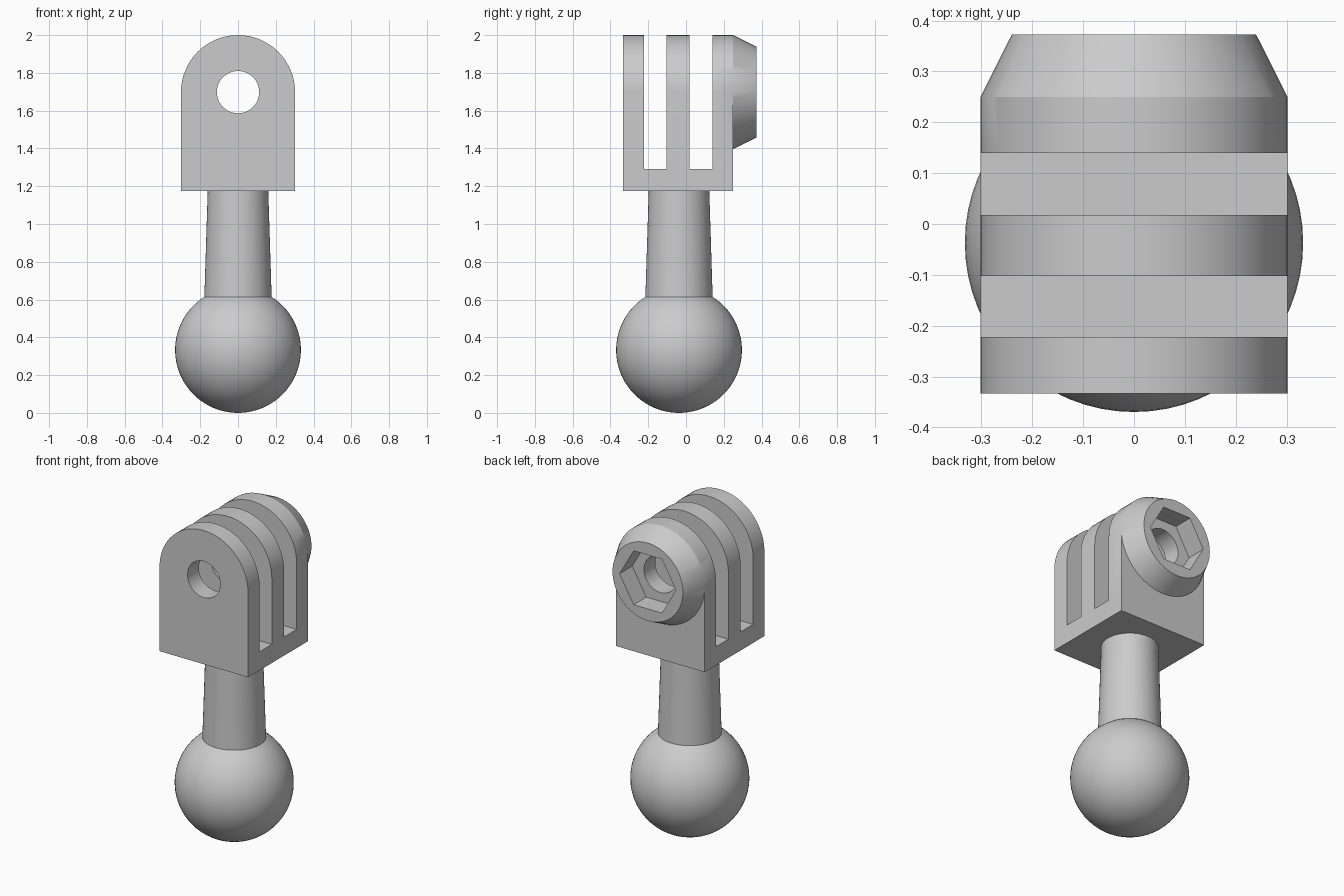
import bpy, bmesh, math
from mathutils import Matrix, Vector

if "Cube" in bpy.data.objects:
    bpy.data.objects.remove(bpy.data.objects["Cube"], do_unlink=True)

grey = bpy.data.materials.new("plain grey")
grey.use_nodes = True
colour = (0.6, 0.6, 0.6, 1)
grey.diffuse_color = colour
grey.node_tree.nodes["Principled BSDF"].inputs["Base Color"].default_value = colour

HALF = 0.302                 # half width of the bracket and radius of its arch
PIVOT = 2 - HALF             # height of the bolt axis
FRONT, BACK, END = -0.333, 0.25, 0.373
BASE, SLOT_FLOOR = 1.175, 1.29
STEM_Y = -0.037
BALL = 0.333
SEGMENTS = 64


def finish(name, bm):
    bmesh.ops.recalc_face_normals(bm, faces=bm.faces)
    mesh = bpy.data.meshes.new(name)
    bm.to_mesh(mesh)
    bm.free()
    mesh.materials.append(grey)
    obj = bpy.data.objects.new(name, mesh)
    bpy.context.collection.objects.link(obj)
    return obj


def extrude_profile(name, points, y0, y1):
    """Prism along y from (x, z) points."""
    bm = bmesh.new()
    face = bm.faces.new([bm.verts.new((x, y0, z)) for x, z in points])
    moved = bmesh.ops.extrude_face_region(bm, geom=[face], use_keep_orig=True)["geom"]
    bmesh.ops.translate(bm, vec=(0, y1 - y0, 0),
                        verts=[g for g in moved if isinstance(g, bmesh.types.BMVert)])
    return finish(name, bm)


def circle(radius, count, sweep=math.tau):
    steps = count if sweep == math.tau else count + 1
    return [(radius * math.cos(sweep * i / count),
             PIVOT + radius * math.sin(sweep * i / count)) for i in range(steps)]


def combine(target, tool, operation):
    """Apply a boolean and discard its tool."""
    tool.hide_render = True
    mod = target.modifiers.new("boolean", "BOOLEAN")
    mod.operation, mod.solver, mod.object = operation, "EXACT", tool
    bpy.context.view_layer.objects.active = target
    bpy.ops.object.modifier_apply(modifier=mod.name)
    bpy.data.objects.remove(tool, do_unlink=True)


def smooth(obj):
    bpy.ops.object.select_all(action="DESELECT")
    obj.select_set(True)
    bpy.context.view_layer.objects.active = obj
    bpy.ops.object.shade_smooth_by_angle(angle=math.radians(30))


# Arched bracket block
arch = circle(HALF, SEGMENTS // 2, math.pi) + [(-HALF, BASE), (HALF, BASE)]
bracket = extrude_profile("pronged_bracket", arch, FRONT, BACK)

# Tapered nut boss on the back
bm = bmesh.new()
bmesh.ops.create_cone(bm, cap_ends=True, segments=SEGMENTS, radius1=HALF, radius2=0.24,
                      depth=END - BACK,
                      matrix=Matrix.Translation((0, (BACK + END) / 2, PIVOT))
                      @ Matrix.Rotation(-math.pi / 2, 4, "X"))
combine(bracket, finish("nut_boss", bm), "UNION")

# Two slots between the prongs
for y0, y1 in ((-0.222, -0.102), (0.018, 0.14)):
    slot = [(-1, SLOT_FLOOR), (1, SLOT_FLOOR), (1, 3), (-1, 3)]
    combine(bracket, extrude_profile("slot_cutter", slot, y0, y1), "DIFFERENCE")

# Hexagonal nut socket and bolt hole
combine(bracket, extrude_profile("socket_cutter", circle(0.192, 6), BACK, 1), "DIFFERENCE")
combine(bracket, extrude_profile("bolt_hole_cutter", circle(0.112, 48), -1, 1), "DIFFERENCE")
smooth(bracket)

# Ball and tapered stem, turned as one piece
NECK = 0.178
limit = math.acos(NECK / BALL)
steps = 32
profile = []
for i in range(steps + 1):
    a = -math.pi / 2 + (limit + math.pi / 2) * i / steps
    profile.append((BALL * math.cos(a) if i else 0, BALL + BALL * math.sin(a)))
profile += [(0.16, BASE + 0.01), (0, BASE + 0.01)]
bm = bmesh.new()
verts = [bm.verts.new((r, STEM_Y, z)) for r, z in profile]
edges = [bm.edges.new(pair) for pair in zip(verts, verts[1:])]
bmesh.ops.spin(bm, geom=verts + edges, cent=Vector((0, STEM_Y, 0)), axis=(0, 0, 1),
               angle=math.tau, steps=SEGMENTS, use_merge=True)
bmesh.ops.remove_doubles(bm, verts=bm.verts, dist=0.0001)
smooth(finish("ball_and_stem", bm))
